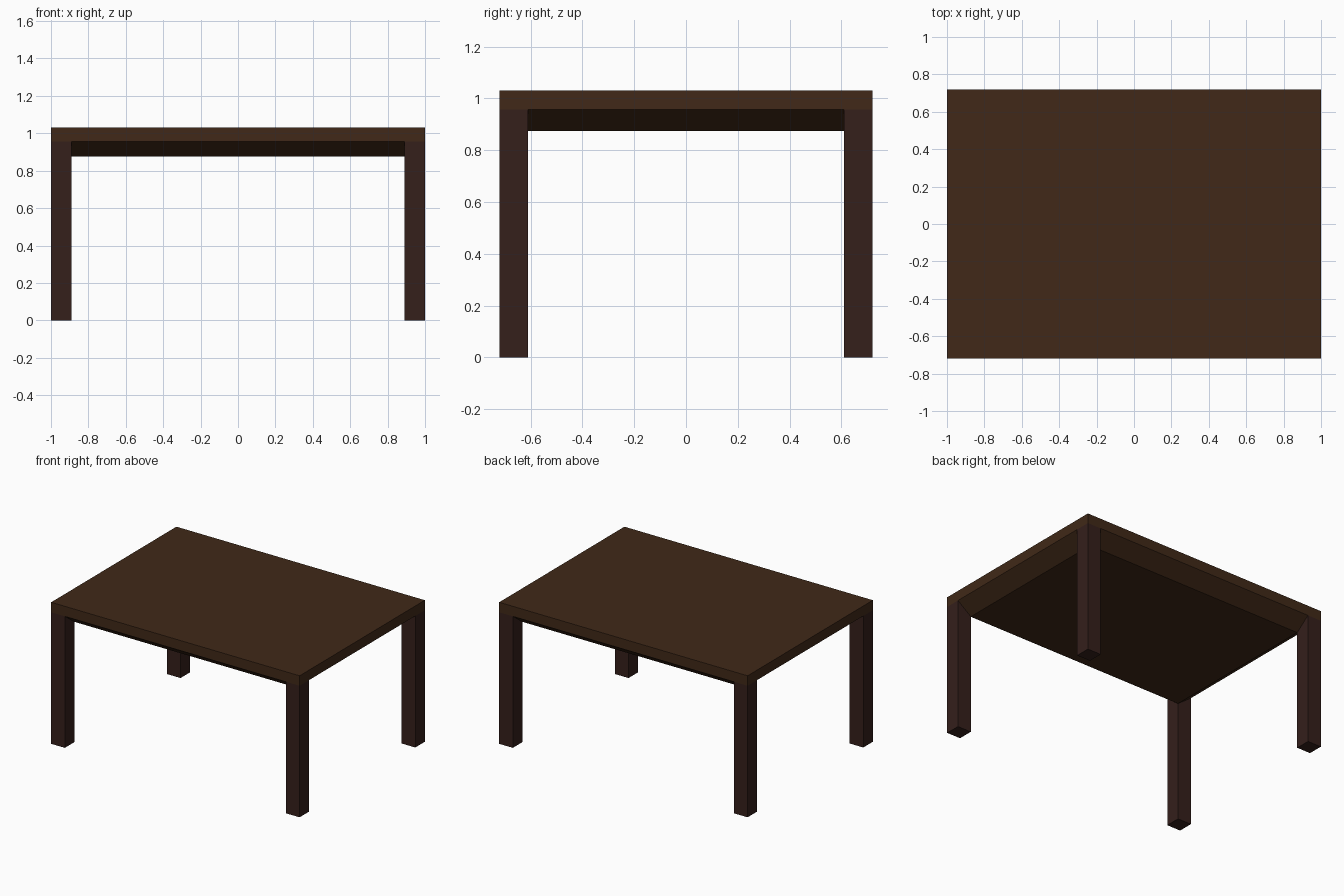
import bpy, bmesh

if "Cube" in bpy.data.objects:
    bpy.data.objects.remove(bpy.data.objects["Cube"])

HX, HY = 1.0, 0.72             # half size of the table
LEG = 0.11                     # leg thickness
Z_BASE, Z_RIM, Z_TOP = 0.875, 0.957, 1.03


def material(name, rgb):
    m = bpy.data.materials.new(name)
    m.diffuse_color = (*rgb, 1)
    m.use_nodes = True
    m.node_tree.nodes["Principled BSDF"].inputs["Base Color"].default_value = m.diffuse_color
    return m


def finish(bm, name, mat):
    bmesh.ops.recalc_face_normals(bm, faces=bm.faces)
    me = bpy.data.meshes.new(name)
    bm.to_mesh(me)
    bm.free()
    me.materials.append(mat)
    ob = bpy.data.objects.new(name, me)
    bpy.context.collection.objects.link(ob)
    return ob


def lofted_rings(name, rings, mat):
    """Closed solid through stacked rectangles (half_x, half_y, z)."""
    bm = bmesh.new()
    loops = [[bm.verts.new((sx * hx, sy * hy, z))
              for sx, sy in ((-1, -1), (1, -1), (1, 1), (-1, 1))]
             for hx, hy, z in rings]
    for a, b in zip(loops, loops[1:]):
        for i in range(4):
            j = (i + 1) % 4
            bm.faces.new((a[i], a[j], b[j], b[i]))
    bm.faces.new(loops[0])
    bm.faces.new(loops[-1])
    return finish(bm, name, mat)


top_wood = material("brown_wood", (0.052, 0.022, 0.009))
leg_wood = material("dark_wood", (0.035, 0.014, 0.011))

# Tabletop: vertical rim with an underside sloping in to a flat base
lofted_rings("tabletop", [(HX - LEG, HY - LEG, Z_BASE),
                          (HX, HY, Z_RIM),
                          (HX, HY, Z_TOP)], top_wood)

# Four square corner legs
for end, sy in (("front", -1), ("back", 1)):
    for side, sx in (("left", -1), ("right", 1)):
        leg = lofted_rings(f"{end}_{side}_leg",
                           [(LEG / 2, LEG / 2, 0), (LEG / 2, LEG / 2, Z_RIM)], leg_wood)
        leg.location = (sx * (HX - LEG / 2), sy * (HY - LEG / 2), 0)
